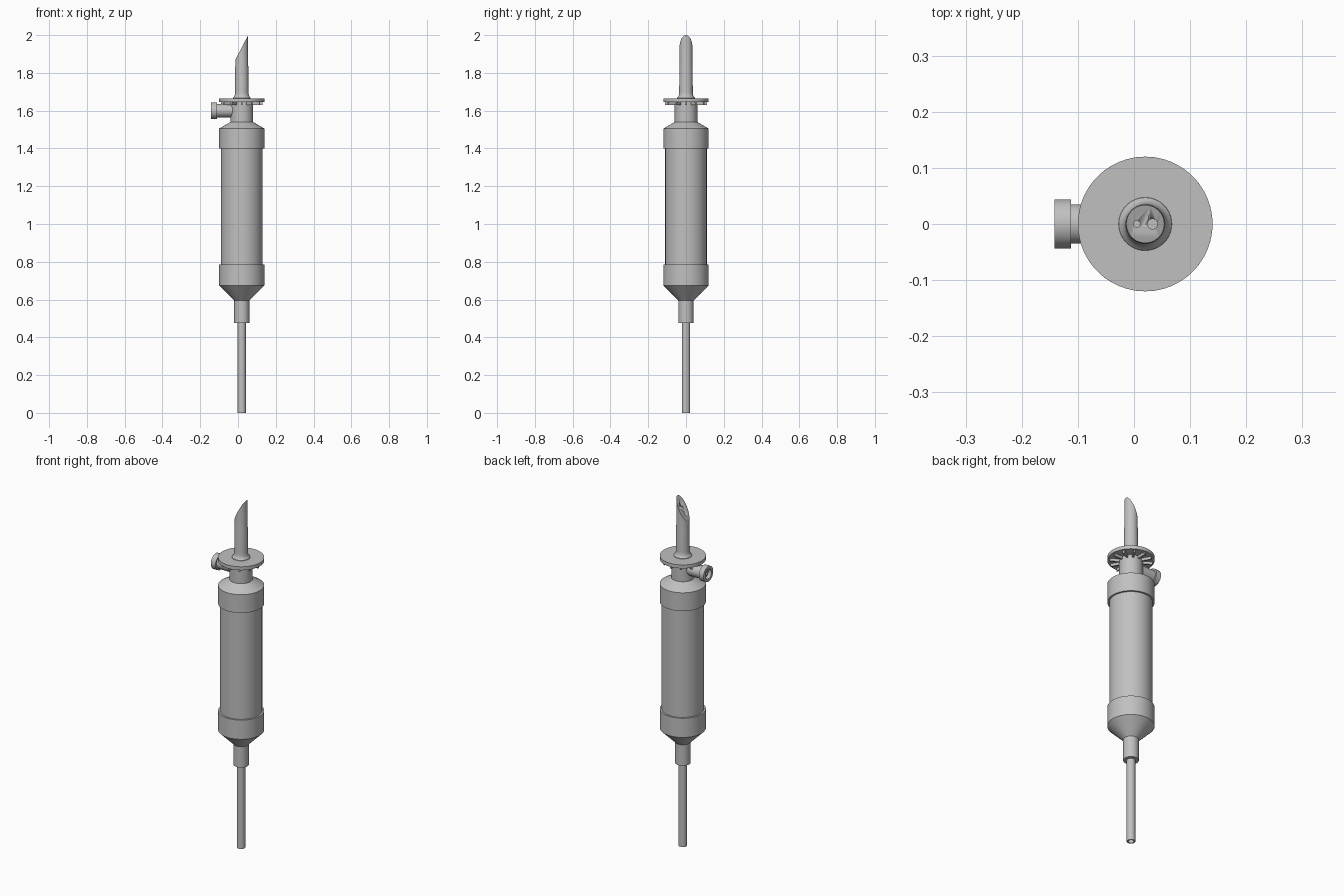
import bpy, bmesh, math
from mathutils import Matrix, Vector

if "Cube" in bpy.data.objects:
    bpy.data.objects.remove(bpy.data.objects["Cube"], do_unlink=True)

AXIS = 0.02      # x of the main axis
PORT_Z = 1.6     # height of the side port

grey = bpy.data.materials.new("plain grey")
grey.use_nodes = True
grey.diffuse_color = (0.53, 0.53, 0.53, 1)
grey.node_tree.nodes["Principled BSDF"].inputs["Base Color"].default_value = grey.diffuse_color


def finish(name, bm, matrix):
    """Turn a bmesh into a shaded object."""
    bmesh.ops.recalc_face_normals(bm, faces=bm.faces)
    bm.transform(matrix)
    mesh = bpy.data.meshes.new(name)
    bm.to_mesh(mesh)
    bm.free()
    mesh.materials.append(grey)
    ob = bpy.data.objects.new(name, mesh)
    bpy.context.collection.objects.link(ob)
    bpy.ops.object.select_all(action="DESELECT")
    ob.select_set(True)
    bpy.context.view_layer.objects.active = ob
    bpy.ops.object.shade_smooth_by_angle(angle=math.radians(30))
    return ob


UPRIGHT = Matrix.Translation((AXIS, 0, 0))


def lathe(name, profile, matrix=UPRIGHT, sides=48, cut=None):
    """Revolve (radius, height) points that start and end on the axis."""
    bm = bmesh.new()
    verts = [bm.verts.new((r, 0, z)) for r, z in profile]
    edges = [bm.edges.new(pair) for pair in zip(verts, verts[1:])]
    bmesh.ops.spin(bm, geom=verts + edges, cent=(0, 0, 0), axis=(0, 0, 1),
                   angle=math.tau, steps=sides, use_merge=False)
    bmesh.ops.remove_doubles(bm, verts=bm.verts, dist=0.0001)
    if cut:
        point, normal = cut
        geom = bm.verts[:] + bm.edges[:] + bm.faces[:]
        bmesh.ops.bisect_plane(bm, geom=geom, plane_co=point, plane_no=normal,
                               clear_outer=True)
        bmesh.ops.holes_fill(bm, edges=[e for e in bm.edges if e.is_boundary])
    return finish(name, bm, matrix)


def cylinder(name, radius, low, high, matrix=UPRIGHT, sides=48):
    return lathe(name, [(0, low), (radius, low), (radius, high), (0, high)], matrix, sides)


# Outlet tube, open at the bottom
lathe("outlet_tube", [(0, 0.4), (0.015, 0.4), (0.015, 0), (0.022, 0), (0.022, 0.5), (0, 0.5)])
# Sleeve that grips the tube
cylinder("tube_sleeve", 0.04, 0.475, 0.6)
# Chamber with its two end caps
lathe("lower_cap", [(0, 0.595), (0.04, 0.595), (0.12, 0.675), (0.12, 0.785), (0, 0.785)])
cylinder("drip_chamber", 0.11, 0.75, 1.45)
lathe("upper_cap", [(0, 1.4), (0.12, 1.4), (0.12, 1.505), (0.06, 1.54), (0, 1.54)])
cylinder("neck", 0.06, 1.53, 1.65)
# Finger flange and the ribs beneath it
cylinder("flange", 0.12, 1.645, 1.665, sides=64)

bm = bmesh.new()
RIBS = 12
for i in range(RIBS):
    place = (Matrix.Rotation(math.tau * i / RIBS, 4, "Z")
             @ Matrix.Translation((0.08, 0, 1.639))
             @ Matrix.Diagonal((0.06, 0.009, 0.018, 1)))
    bmesh.ops.create_cube(bm, size=1, matrix=place)
finish("flange_ribs", bm, UPRIGHT)

# Piercing spike with a flared foot and a slanted tip
spike = lathe("spike",
              [(0, 1.66), (0.048, 1.66), (0.047, 1.668), (0.041, 1.674), (0.037, 1.684),
               (0.036, 1.7), (0.035, 1.83), (0.034, 1.84), (0.034, 2.1), (0, 2.1)],
              cut=(Vector((0.034, 0, 2)), Vector((-0.13, 0, 0.068))))

# Two channels drilled down from the slanted face
for x, radius in ((0.005, 0.006), (0.033, 0.009)):
    drill = cylinder("channel_cutter", radius, 1.72, 2.1, Matrix.Translation((x, 0, 0)), 16)
    drill.hide_render = True
    hole = spike.modifiers.new("channel", "BOOLEAN")
    hole.operation = "DIFFERENCE"
    hole.solver = "EXACT"
    hole.object = drill
    bpy.context.view_layer.objects.active = spike
    bpy.ops.object.modifier_apply(modifier=hole.name)
    bpy.data.objects.remove(drill, do_unlink=True)

# Side air port, pointing towards -x, with a recessed cap
SIDEWAYS = Matrix.Translation((0, 0, PORT_Z)) @ Matrix.Rotation(-math.pi / 2, 4, "Y")
cylinder("port_stem", 0.035, 0, 0.12, SIDEWAYS, 32)
lathe("port_cap", [(0, 0.112), (0.044, 0.112), (0.044, 0.142), (0.028, 0.142),
                   (0.028, 0.122), (0.012, 0.122), (0.012, 0.132), (0, 0.132)], SIDEWAYS, 32)
